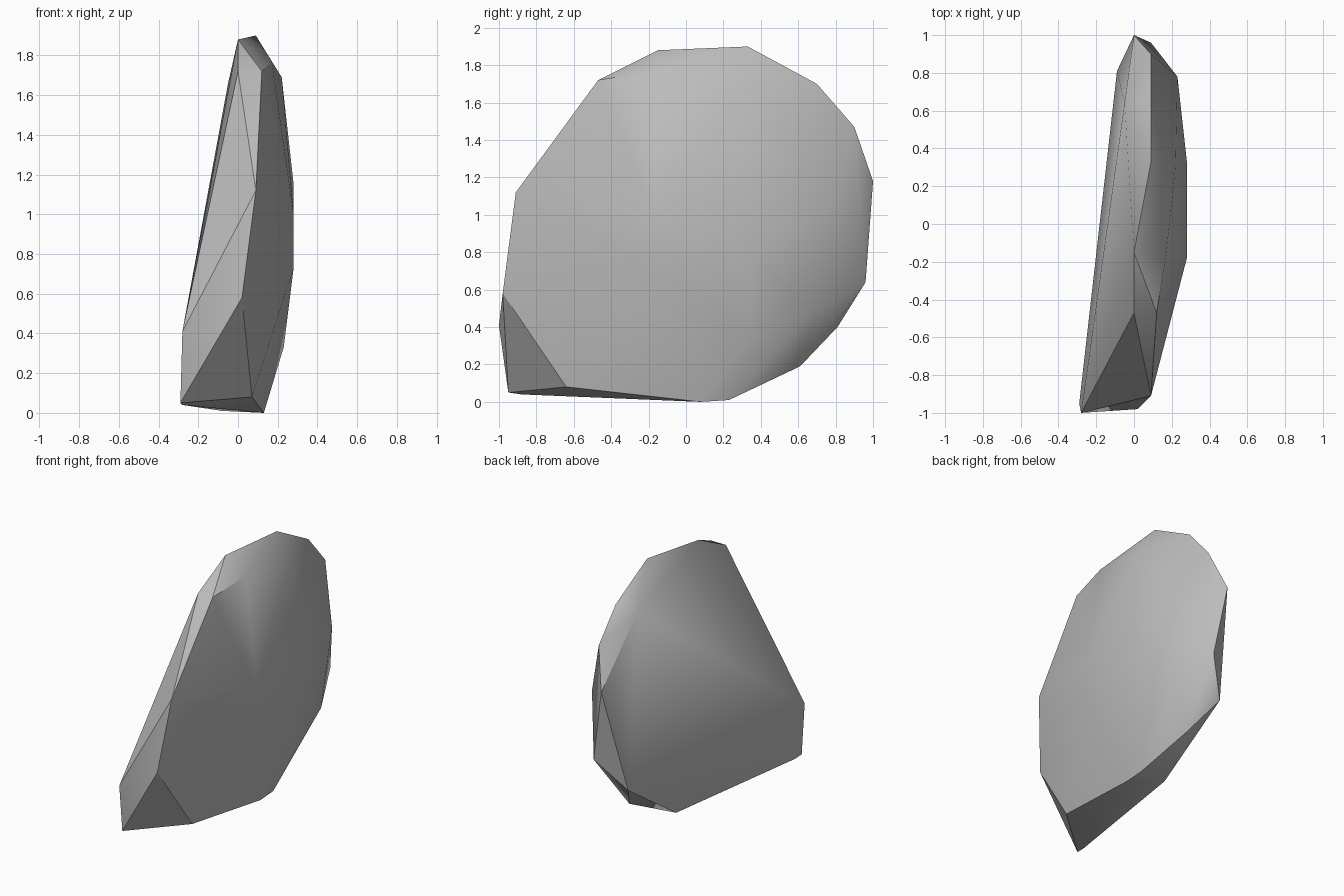
import bpy
import bmesh
from math import radians

# Remove the default cube only
default_cube = bpy.data.objects.get("Cube")
if default_cube:
    bpy.data.objects.remove(default_cube, do_unlink=True)


def make_material(name, colour):
    material = bpy.data.materials.new(name)
    material.use_nodes = True
    material.diffuse_color = colour
    shader = next(n for n in material.node_tree.nodes if n.type == "BSDF_PRINCIPLED")
    shader.inputs["Base Color"].default_value = colour
    shader.inputs["Roughness"].default_value = 0.9
    return material


# Corners of the slab of stone, grouped by region
crown = [(0, -.15, 1.88), (.09, .33, 1.9), (.17, -.16, 1.77),
         (.12, -.47, 1.72), (0, -.47, 1.72), (.22, .3, 1.69)]
front_rim = [(.09, -.91, 1.12), (.02, -.98, .58), (-.28, -1, .41)]
base = [(-.29, -.95, .05), (-.28, -.88, .04), (.07, -.64, .08),
        (.13, .08, 0), (.13, .23, .01), (-.08, .23, .01)]
back_rim = [(-.05, .64, 1.66), (.09, .7, 1.7), (.09, .9, 1.47), (0, 1, 1.18),
            (.09, .96, .64), (-.09, .81, .4), (.04, .61, .19)]
bulging_side = [(.23, .78, 1.05), (.28, .33, 1.15), (.28, .33, .8),
                (.28, -.18, 1), (.28, -.18, .73), (.23, .33, .33),
                (.21, .68, .48)]

# Wrap the corners in a convex, faceted shell
bm = bmesh.new()
for corner in crown + front_rim + base + back_rim + bulging_side:
    bm.verts.new(corner)
hull = bmesh.ops.convex_hull(bm, input=bm.verts[:])
loose = [v for v in bm.verts if not v.link_faces]
bmesh.ops.delete(bm, geom=loose, context="VERTS")
bmesh.ops.recalc_face_normals(bm, faces=bm.faces[:])

mesh = bpy.data.meshes.new("rock_slab")
bm.to_mesh(mesh)
bm.free()

rock = bpy.data.objects.new("rock_slab", mesh)
bpy.context.collection.objects.link(rock)
mesh.materials.append(make_material("stone_grey", (.5, .5, .5, 1)))

# Soft shading across shallow facets, crisp chipped edges
bpy.ops.object.select_all(action="DESELECT")
rock.select_set(True)
bpy.context.view_layer.objects.active = rock
bpy.ops.object.shade_smooth_by_angle(angle=radians(30))
